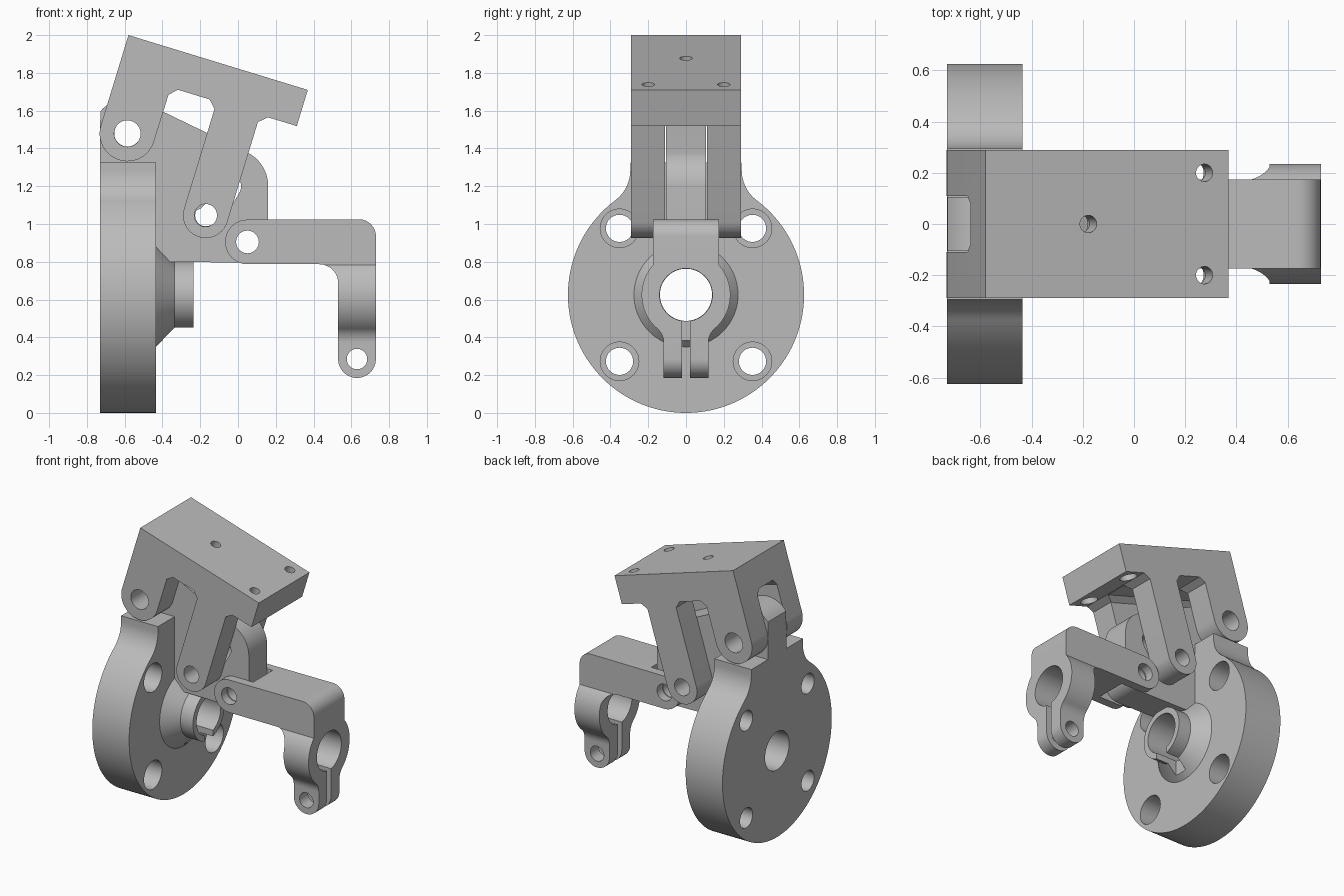
import bpy, bmesh
from math import sin, cos, radians, degrees
from mathutils import Vector

if "Cube" in bpy.data.objects:
    bpy.data.objects.remove(bpy.data.objects["Cube"])

metal = bpy.data.materials.new("machined grey")
metal.use_nodes = True
GREY = (0.5, 0.5, 0.5, 1)
metal.diffuse_color = GREY
metal.node_tree.nodes["Principled BSDF"].inputs["Base Color"].default_value = GREY


# Mappings from profile plane plus depth to world space
def along_x(a, b, t):
    return Vector((t, a, b))


def along_y(a, b, t):
    return Vector((a, t, b))


TILT = radians(17)
U = Vector((cos(TILT), 0, -sin(TILT)))
V = Vector((-sin(TILT), 0, -cos(TILT)))
CORNER = Vector((-0.58, 0, 2.0))


def tilted(u, v, y):
    return CORNER + U * u + V * v + Vector((0, y, 0))


def tilted_lengthwise(y, v, u):
    return tilted(u, v, y)


def tilted_down(u, y, v):
    return tilted(u, v, y)


def arc(cx, cy, r, start, end, n=24):
    angles = [radians(start + (end - start) * i / n) for i in range(n + 1)]
    return [(cx + r * cos(a), cy + r * sin(a)) for a in angles]


def mirrored(half):
    """Close a half outline, running top to bottom, across its first axis."""
    return half + [(-a, b) for a, b in reversed(half)]


def prism(name, outline, place, lo, hi, end_outline=None):
    bm = bmesh.new()
    first = [bm.verts.new(place(a, b, lo)) for a, b in outline]
    last = [bm.verts.new(place(a, b, hi)) for a, b in end_outline or outline]
    bm.faces.new(first)
    bm.faces.new(last)
    n = len(first)
    for i in range(n):
        j = (i + 1) % n
        bm.faces.new((first[i], first[j], last[j], last[i]))
    bmesh.ops.recalc_face_normals(bm, faces=bm.faces)
    mesh = bpy.data.meshes.new(name)
    bm.to_mesh(mesh)
    bm.free()
    mesh.materials.append(metal)
    ob = bpy.data.objects.new(name, mesh)
    bpy.context.collection.objects.link(ob)
    return ob


def circle(cx, cy, r):
    return arc(cx, cy, r, 0, 360, 64)[:-1]


def rod(cx, cy, r, place, lo, hi):
    return prism("rod", circle(cx, cy, r), place, lo, hi)


def box(x0, x1, y, z0, z1):
    return prism("block", [(x0, z0), (x1, z0), (x1, z1), (x0, z1)], along_y, -y, y)


def combine(ob, operation, *tools):
    for tool in tools:
        mod = ob.modifiers.new("combine", "BOOLEAN")
        mod.operation = operation
        mod.solver = "EXACT"
        mod.object = tool
        bpy.ops.object.select_all(action="DESELECT")
        bpy.context.view_layer.objects.active = ob
        ob.select_set(True)
        bpy.ops.object.modifier_apply(modifier=mod.name)
        bpy.data.objects.remove(tool)


def finish(ob):
    bpy.ops.object.select_all(action="DESELECT")
    bpy.context.view_layer.objects.active = ob
    ob.select_set(True)
    bpy.ops.object.shade_smooth_by_angle(angle=radians(25))


AXIS_Z = 0.625
TOP_PIN = (-0.585, 1.48)
ARM_PIN = (0.05, 0.905)

# Round flange with a filleted neck
half = [(0.295, 1.325)]
half += arc(0.495, 1.285, 0.2, 180, 233.1, 12)
half += arc(0, AXIS_Z, 0.625, 53.1, -89.9, 60)
flange = prism("flange_bracket", mirrored(half), along_x, -0.73, -0.435)

# Conical boss and collar
cone = prism("boss", circle(0, AXIS_Z, 0.29), along_x, -0.45, -0.335,
             circle(0, AXIS_Z, 0.18))
collar = rod(0, AXIS_Z, 0.18, along_x, -0.4, -0.235)

# Upright web with the hinge tab and the arm pivot
web_outline = [(-0.73, 1.2), (-0.73, 1.48)]
web_outline += arc(*TOP_PIN, 0.185, 141, 64.4, 12)
web_outline += arc(-0.04, 1.2, 0.2, 64.4, 0, 16)
web_outline += arc(*ARM_PIN, 0.11, 0, -90, 16)
web_outline += [(-0.34, 0.8), (-0.45, 0.8), (-0.5, 0.85), (-0.5, 1.2)]
web = prism("web", web_outline, along_y, -0.105, 0.105)
combine(flange, "UNION", cone, collar, web)

# Bore, collar slot and pivot holes
combine(flange, "DIFFERENCE",
        rod(0, AXIS_Z, 0.138, along_x, -1, 0),
        box(-0.4, -0.1, 0.05, 0.38, 0.6),
        rod(*TOP_PIN, 0.07, along_y, -0.5, 0.5),
        rod(*ARM_PIN, 0.06, along_y, -0.5, 0.5))

# Curved guide slot swept around the hinge pin
guide = arc(*TOP_PIN, 0.67, -46, -27, 16)
guide += arc(-0.04, 1.2, 0.057, -27, 153, 12)[1:-1]
guide += arc(*TOP_PIN, 0.556, -27, -46, 16)
guide += arc(-0.17, 1.045, 0.057, 134, 314, 12)[1:-1]
combine(flange, "DIFFERENCE", prism("guide", guide, along_y, -0.4, 0.4))

# Four counterbored bolt holes
for y in (-0.352, 0.352):
    for z in (AXIS_Z - 0.352, AXIS_Z + 0.352):
        combine(flange, "DIFFERENCE",
                rod(y, z, 0.072, along_x, -1, 0),
                rod(y, z, 0.102, along_x, -0.58, 0))
finish(flange)

# Tilted block: top plate with two pairs of lugs
outline = [(0, 0), (0.993, 0), (0.993, 0.2), (0.834, 0.2), (0.79, 0.24)]
outline += arc(0.67, 0.793, 0.12, 0, 180)
outline += [(0.55, 0.24), (0.51, 0.2), (0.335, 0.2), (0.295, 0.24)]
outline += arc(0.147, 0.5, 0.147, 0, 180)
block = prism("tilting_block", outline, tilted, -0.29, 0.29)
gap = [(0.11, 1.1), (0.11, 0.243), (0.08, 0.203)]
combine(block, "DIFFERENCE",
        prism("gap", mirrored(gap), tilted_lengthwise, -0.2, 1.2),
        rod(0.147, 0.5, 0.07, tilted, -0.5, 0.5),
        rod(0.67, 0.793, 0.06, tilted, -0.5, 0.5))
for u, y in ((0.42, 0), (0.894, 0.2), (0.894, -0.2)):
    combine(block, "DIFFERENCE",
            rod(u, y, 0.034, tilted_down, -0.1, 0.3),
            rod(u, y, 0.058, tilted_down, 0.1, 0.3))
finish(block)

# Clamp arm: side outline intersected with the clamp outline
side = arc(*ARM_PIN, 0.118, 270, 90)
side += arc(0.64, 0.935, 0.09, 90, 0, 12)
side += arc(0.63, 0.285, 0.1, 0, -180)
side += arc(0.43, 0.687, 0.1, 0, 90, 12)
arm = prism("clamp_arm", side, along_y, -0.3, 0.3)
half = [(0.175, 1.2)]
half += arc(0, AXIS_Z, 0.235, 42, -49.4, 24)
half += arc(0.218, 0.371, 0.1, 130.6, 180, 10)[1:]
half += [(0.118, 0.1)]
combine(arm, "INTERSECT", prism("clamp", mirrored(half), along_x, -0.3, 1))

# Fork gap, clamp bore, clamp slit and pin holes
combine(arm, "DIFFERENCE",
        box(-0.3, 0.2, 0.112, 0.6, 1.2),
        rod(0, AXIS_Z, 0.14, along_x, 0.3, 1),
        box(0.3, 1, 0.022, 0, 0.55),
        rod(*ARM_PIN, 0.06, along_y, -0.5, 0.5),
        rod(0.63, 0.285, 0.054, along_y, -0.5, 0.5))
finish(arm)
